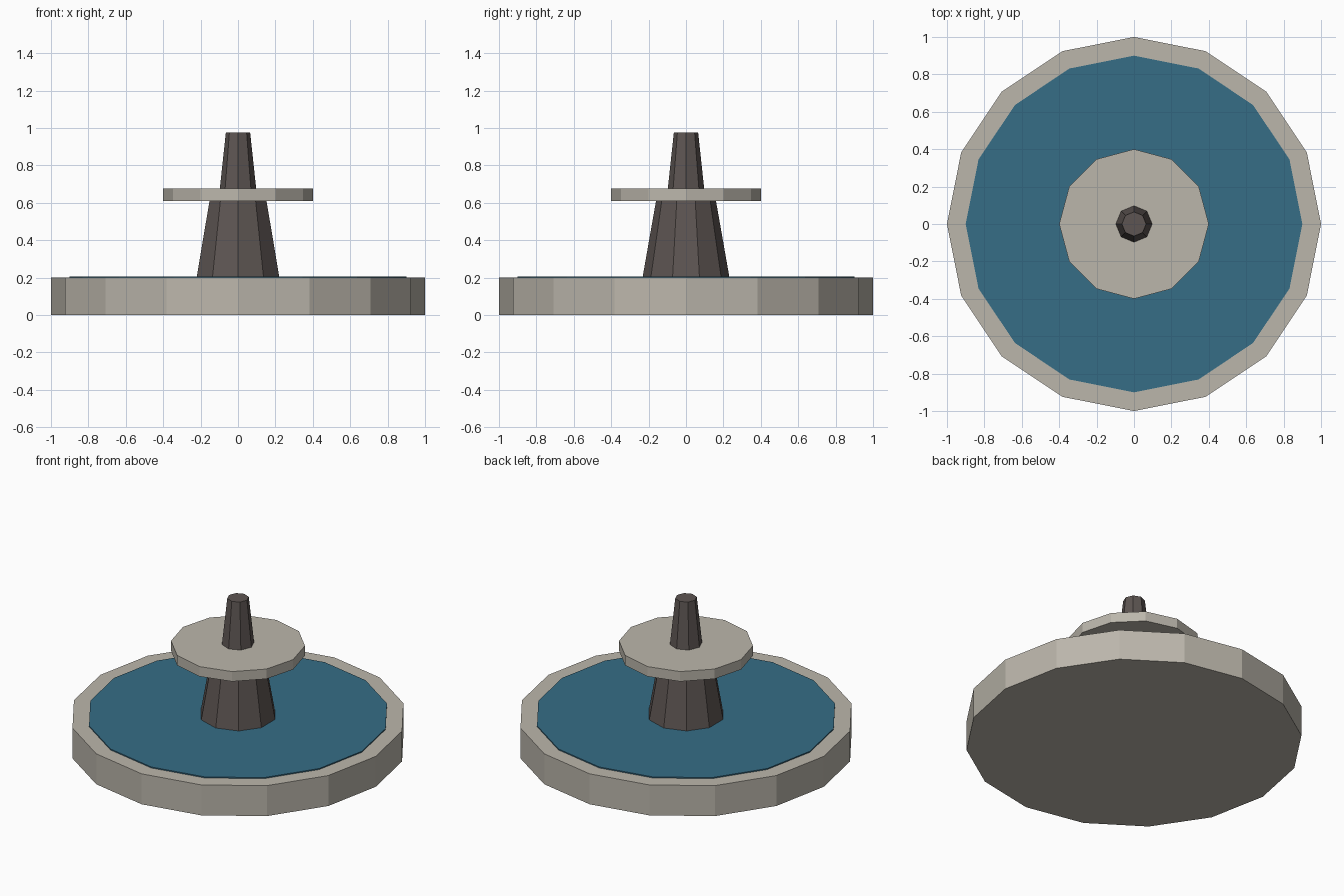
import bpy

cube = bpy.data.objects.get("Cube")
if cube:
    bpy.data.objects.remove(cube, do_unlink=True)


def material(name, rgb):
    m = bpy.data.materials.new(name)
    m.use_nodes = True
    color = (*rgb, 1.0)
    m.diffuse_color = color
    node = next(n for n in m.node_tree.nodes if n.type == "BSDF_PRINCIPLED")
    node.inputs["Base Color"].default_value = color
    node.inputs["Roughness"].default_value = 0.8
    return m


stone = material("pale stone", (0.50, 0.47, 0.41))
water_blue = material("water blue", (0.037, 0.153, 0.238))
dark_stone = material("dark stone", (0.110, 0.091, 0.085))


def drum(name, sides, r_bottom, r_top, z0, z1, mat):
    """Flat-shaded tapered prism standing between two heights."""
    bpy.ops.mesh.primitive_cone_add(
        vertices=sides, radius1=r_bottom, radius2=r_top,
        depth=z1 - z0, location=(0, 0, (z0 + z1) / 2))
    obj = bpy.context.object
    obj.name = name
    obj.data.materials.append(mat)
    return obj


# Wide basin with a sheet of water just proud of its rim
drum("basin", 16, 1.0, 1.0, 0.0, 0.2, stone)
drum("water", 16, 0.9, 0.9, 0.1, 0.207, water_blue)

# Tapered pedestal carrying the upper dish
drum("pedestal", 10, 0.25, 0.155, 0.1, 0.64, dark_stone)
drum("upper_dish", 12, 0.4, 0.4, 0.61, 0.675, stone)

# Slim spout on top
drum("spout", 8, 0.1, 0.065, 0.65, 0.975, dark_stone)
